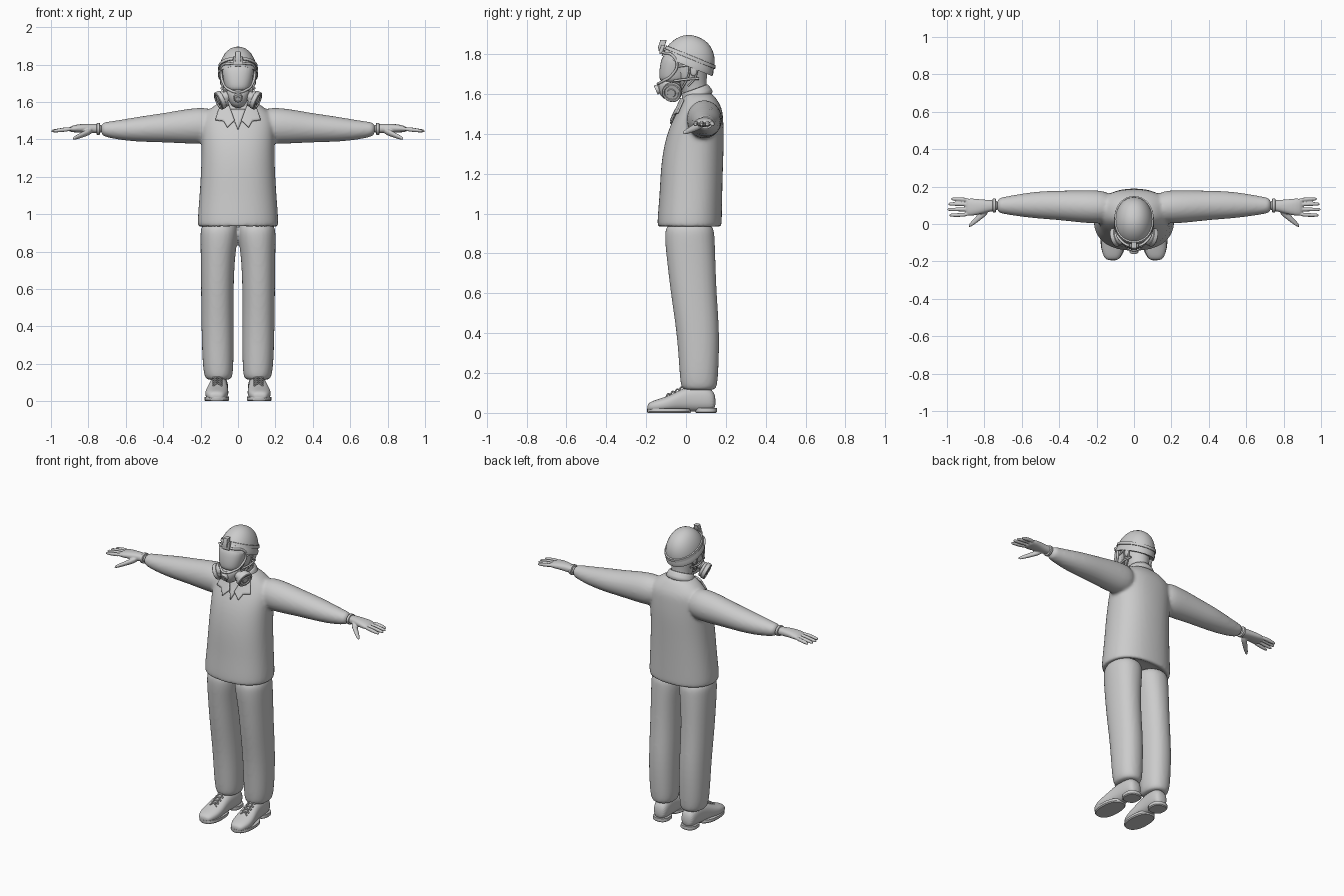
import bpy, bmesh, math
from mathutils import Vector

cube = bpy.data.objects.get("Cube")
if cube:
    bpy.data.objects.remove(cube, do_unlink=True)

grey = bpy.data.materials.new("plain grey")
grey.use_nodes = True
grey.diffuse_color = (0.6, 0.6, 0.6, 1)
grey.node_tree.nodes["Principled BSDF"].inputs["Base Color"].default_value = grey.diffuse_color


def finish(name, mesh, angle=40):
    """Link a mesh as a named, smooth-shaded object."""
    ob = bpy.data.objects.new(name, mesh)
    bpy.context.scene.collection.objects.link(ob)
    mesh.materials.clear()
    mesh.materials.append(grey)
    for other in bpy.context.selected_objects:
        other.select_set(False)
    ob.select_set(True)
    bpy.context.view_layer.objects.active = ob
    bpy.ops.object.shade_smooth_by_angle(angle=math.radians(angle))
    return ob


def loft(bm, axis, rings, sides=(1,), power=2, segments=24):
    """Skin closed rings (position, centre a, centre b, radius a, radius b) along an axis."""
    for side in sides:
        loops = []
        for t, a, b, ra, rb in rings:
            loop = []
            for i in range(segments):
                ang = math.tau * i / segments
                c, s = math.cos(ang), math.sin(ang)
                u = a + ra * math.copysign(abs(c) ** (2 / power), c)
                v = b + rb * math.copysign(abs(s) ** (2 / power), s)
                p = {"x": (t, u, v), "y": (u, t, v), "z": (u, v, t)}[axis]
                loop.append(bm.verts.new((p[0] * side, p[1], p[2])))
            loops.append(loop)
        for low, high in zip(loops, loops[1:]):
            for i in range(segments):
                j = (i + 1) % segments
                bm.faces.new((low[i], low[j], high[j], high[i]))
        bm.faces.new(loops[0])
        bm.faces.new(loops[-1])


def build(name, parts, subsurf=0, voxel=0, angle=40):
    """Make one object from several lofts, optionally fused into one skin."""
    bm = bmesh.new()
    for part in parts:
        loft(bm, *part)
    bmesh.ops.recalc_face_normals(bm, faces=bm.faces)
    mesh = bpy.data.meshes.new(name)
    bm.to_mesh(mesh)
    bm.free()
    ob = finish(name, mesh, 180 if subsurf else angle)
    if subsurf:
        ob.modifiers.new("round", "SUBSURF").levels = subsurf
        ob.modifiers["round"].render_levels = subsurf
    if voxel:
        fuse = ob.modifiers.new("fuse", "REMESH")
        fuse.mode, fuse.voxel_size, fuse.use_smooth_shade = "VOXEL", voxel, True
        relax = ob.modifiers.new("relax", "SMOOTH")
        relax.factor, relax.iterations = 0.5, 5
    return ob


def tube(name, points, radius, sides=(1,), cyclic=False):
    """Round cord through a few points."""
    curve = bpy.data.curves.new(name, "CURVE")
    curve.dimensions, curve.bevel_depth, curve.bevel_resolution = "3D", radius, 2
    curve.resolution_u = 6
    curve.use_fill_caps = True
    for side in sides:
        spline = curve.splines.new("BEZIER")
        spline.bezier_points.add(len(points) - 1)
        spline.use_cyclic_u = cyclic
        for knot, (x, y, z) in zip(spline.bezier_points, points):
            knot.co = (x * side, y, z)
            knot.handle_left_type = knot.handle_right_type = "AUTO"
    helper = bpy.data.objects.new(name + " path", curve)
    mesh = bpy.data.meshes.new_from_object(helper)
    bpy.data.objects.remove(helper)
    return finish(name, mesh, 60)


def cloth_plate(name, outline, target, offset, sides=(1,)):
    """Thin cloth panel laid on the chest."""
    bm = bmesh.new()
    for side in sides:
        bm.faces.new([bm.verts.new((x * side, -0.04 - (1.535 - z) * 0.6, z)) for x, z in outline])
    bmesh.ops.triangulate(bm, faces=bm.faces)
    bmesh.ops.subdivide_edges(bm, edges=bm.edges, cuts=5, use_grid_fill=True)
    bmesh.ops.recalc_face_normals(bm, faces=bm.faces)
    mesh = bpy.data.meshes.new(name)
    bm.to_mesh(mesh)
    bm.free()
    ob = finish(name, mesh)
    wrap = ob.modifiers.new("lay", "SHRINKWRAP")
    wrap.target, wrap.offset, wrap.wrap_mode = target, offset, "ABOVE_SURFACE"
    thick = ob.modifiers.new("thickness", "SOLIDIFY")
    thick.thickness, thick.offset = 0.009, 0
    return ob


both = (1, -1)

# Sweater: body and sleeves fused together
body = [(.96, 0, .018, .17, .12), (.928, 0, .018, .2, .148), (.93, 0, .018, .216, .162),
        (.97, 0, .018, .218, .163), (1.1, 0, .025, .207, .158), (1.25, 0, .03, .198, .157),
        (1.38, 0, .044, .195, .148), (1.47, 0, .06, .2, .128), (1.53, 0, .075, .19, .108),
        (1.58, 0, .068, .13, .083), (1.61, 0, .06, .08, .066)]
sleeve = [(.1, .09, 1.475, .09, .1), (.25, .092, 1.472, .09, .097), (.38, .099, 1.463, .08, .08),
          (.5, .102, 1.456, .075, .071), (.62, .1, 1.45, .06, .056), (.7, .099, 1.452, .045, .042),
          (.735, .099, 1.455, .039, .034)]
sweater = build("sweater", [("z", body, (1,), 2.3), ("x", sleeve, both)], 2, 0.01)

# Trousers
leg = [(.112, .104, .065, .06, .075), (.125, .104, .065, .075, .091), (.2, .107, .065, .084, .098),
       (.4, .109, .062, .087, .108), (.6, .111, .038, .087, .116), (.78, .108, .025, .092, .123),
       (.88, .1, .018, .102, .127), (.97, .1, .018, .1, .12)]
build("trousers", [("z", leg, both, 2.2)], 2, 0.01)

# Shoes with soles, heels and laces
upper = [(-.194, .116, .026, .025, .014), (-.18, .116, .031, .045, .025),
         (-.13, .115, .038, .062, .034), (-.08, .112, .047, .062, .042),
         (-.03, .108, .062, .054, .055), (.03, .104, .072, .049, .066),
         (.11, .1, .072, .05, .066), (.15, .1, .055, .035, .04)]
build("shoes", [("y", upper, both, 2.4)], 2)
sole = [(0, .113, -.085, .06, .107), (.006, .113, -.085, .066, .111), (.022, .113, -.085, .065, .11)]
heel = [(0, .1, .1, .047, .05), (.005, .1, .1, .052, .055), (.025, .1, .1, .051, .055)]
build("soles", [("z", sole, both, 2.3), ("z", heel, both, 2.5)])
for row in range(4):
    y, z = -.1 + .022 * row, .087 + .011 * row
    for start, end in ((0, .022), (.022, 0)):
        tube("lace", [(.085, y + start, z - .006 + start / 2), (.11, y + .011, z + .009),
                      (.135, y + end, z - .006 + end / 2)], .004, both)

# Hands: palm, four fingers and thumb fused together
palm = [(.72, .099, 1.456, .028, .024), (.77, .098, 1.458, .03, .025), (.82, .092, 1.46, .04, .024),
        (.87, .09, 1.458, .048, .021), (.905, .09, 1.453, .046, .014)]
thumb = [(.775, .08, 1.45, .024, .02), (.82, .045, 1.43, .023, .017), (.86, .008, 1.413, .017, .013),
         (.887, -.014, 1.402, .009, .009)]
hand = [("x", palm, both, 2.3), ("x", thumb, both)]
for y, tip in ((.129, .98), (.105, .995), (.079, 1), (.052, .99)):
    spread = y + (y - .09) * 0.12
    finger = [(.88, y, 1.457, .012, .013), (.94, spread, 1.451, .011, .012),
              (tip - .012, spread, 1.445, .01, .01), (tip, spread, 1.444, .006, .006)]
    hand.append(("x", finger, both, 2, 12))
build("hands", hand, 1, 0.0042)
band = [(.738, .099, 1.456, .033, .028), (.74, .099, 1.456, .037, .032), (.754, .099, 1.456, .037, .032),
        (.756, .099, 1.456, .033, .028)]
build("wristbands", [("x", band, both)])

# Head, neck and ears
head = [(1.55, 0, .052, .06, .06), (1.64, 0, .04, .06, .063), (1.68, 0, .015, .075, .09),
        (1.74, 0, .005, .084, .105), (1.82, 0, .005, .088, .108)]
build("head", [("z", head)], 2)
ear = [(.075, .035, 1.715, .014, .024), (.09, .038, 1.718, .02, .032), (.098, .042, 1.72, .012, .024)]
build("ears", [("x", ear, both)], 1)

# Collar and open neck
collar_rings = [(-.03, 0, 0, .098, .088), (.005, 0, 0, .088, .079), (.035, 0, 0, .076, .07),
                (.033, 0, 0, .068, .063), (-.02, 0, 0, .066, .06)]
collar = build("collar", [("z", collar_rings)], 1)
collar.location, collar.rotation_euler = (0, .055, 1.595), (math.radians(20), 0, 0)
cloth_plate("collar_flaps", [(.018, 1.5), (.045, 1.575), (.1, 1.575), (.125, 1.51), (.078, 1.5), (.058, 1.465)],
            sweater, .012, both)
cloth_plate("neck_opening", [(0, 1.455), (.045, 1.56), (-.045, 1.56)], sweater, .004)

# Face mask: visor, frame and lower cup
visor = [(1.65, 0, -.06, .06, .068), (1.69, 0, -.06, .074, .077), (1.75, 0, -.053, .085, .078),
         (1.815, 0, -.045, .087, .067)]
build("visor", [("z", visor, (1,), 2.3)], 2)
cup = [(1.568, 0, -.07, .025, .035), (1.595, 0, -.083, .045, .05), (1.635, 0, -.083, .06, .06),
       (1.675, 0, -.07, .068, .064)]
build("mask_cup", [("z", cup)], 2)
frame = [(0, -.14, 1.652), (.045, -.116, 1.664), (.076, -.07, 1.695), (.09, -.045, 1.75),
         (.084, -.07, 1.795), (.045, -.108, 1.805), (0, -.118, 1.808)]
tube("visor_frame", frame + [(-x, y, z) for x, y, z in frame[-2:0:-1]], .007, cyclic=True)


def canister(name, centre, direction, scale, depth):
    """Stepped round fitting pointing along a direction."""
    profile = [(-.5, .6), (-.42, .9), (-.1, .92), (-.05, 1), (.42, 1), (.5, .93), (.5, .75), (.38, .7),
               (.38, .45), (.48, .4), (.48, .1)]
    ob = build(name, [("z", [(t * depth, 0, 0, r * scale, r * scale) for t, r in profile])], angle=30)
    ob.location = centre
    ob.rotation_euler = Vector(direction).to_track_quat("Z", "Y").to_euler()


for side, label in ((1, "left"), (-1, "right")):
    canister(label + "_filter", (side * .088, -.068, 1.612), (side * .85, -.25, -.38), .05, .045)
    canister(label + "_filter_neck", (side * .06, -.08, 1.63), (side * .85, -.25, -.38), .028, .05)
canister("valve", (0, -.137, 1.625), (0, -.9, -.4), .024, .032)

# Helmet: tilted dome with rim, band and front bracket
tilt = math.radians(-22)
dome = [(0, 0, 0, .097, .125), (-.004, 0, 0, .107, .137), (.012, 0, 0, .107, .137)]
for step in range(1, 11):
    ang = math.pi / 2 * step / 10.3
    r = math.cos(ang) ** 0.9
    dome.append((.152 * math.sin(ang), 0, 0, .104 * r, .134 * r))
rim = [(.034, 0, 0, .1, .13), (.035, 0, 0, .107, .137), (.052, 0, 0, .105, .134), (.053, 0, 0, .096, .122)]
helmet = build("helmet", [("z", dome, (1,), 2.1, 32), ("z", rim, (1,), 2.1, 32)])
helmet.location, helmet.rotation_euler = (0, .006, 1.744), (tilt, 0, 0)
for name, half, deep, low, high in (("bracket", .027, .01, 1.8, 1.845), ("bracket_clip", .016, .016, 1.815, 1.87)):
    plate = [(low, 0, -.122, half, deep), (low + .02, 0, -.124, half, deep), (high, 0, -.113, half * .9, deep)]
    build(name, [("z", plate, (1,), 8)])

# Mask harness and chin straps
for height in (1.665, 1.735):
    tube("harness_strap", [(.07, -.06, height), (.088, 0, height + .008), (.078, .065, height + .012)], .006, both)
tube("chin_strap", [(.098, .02, 1.75), (.085, .012, 1.69), (.06, -.02, 1.63), (0, -.045, 1.585)], .005, both)
tube("nape_strap", [(.092, .06, 1.73), (.082, .045, 1.68), (.068, .01, 1.64)], .005, both)
